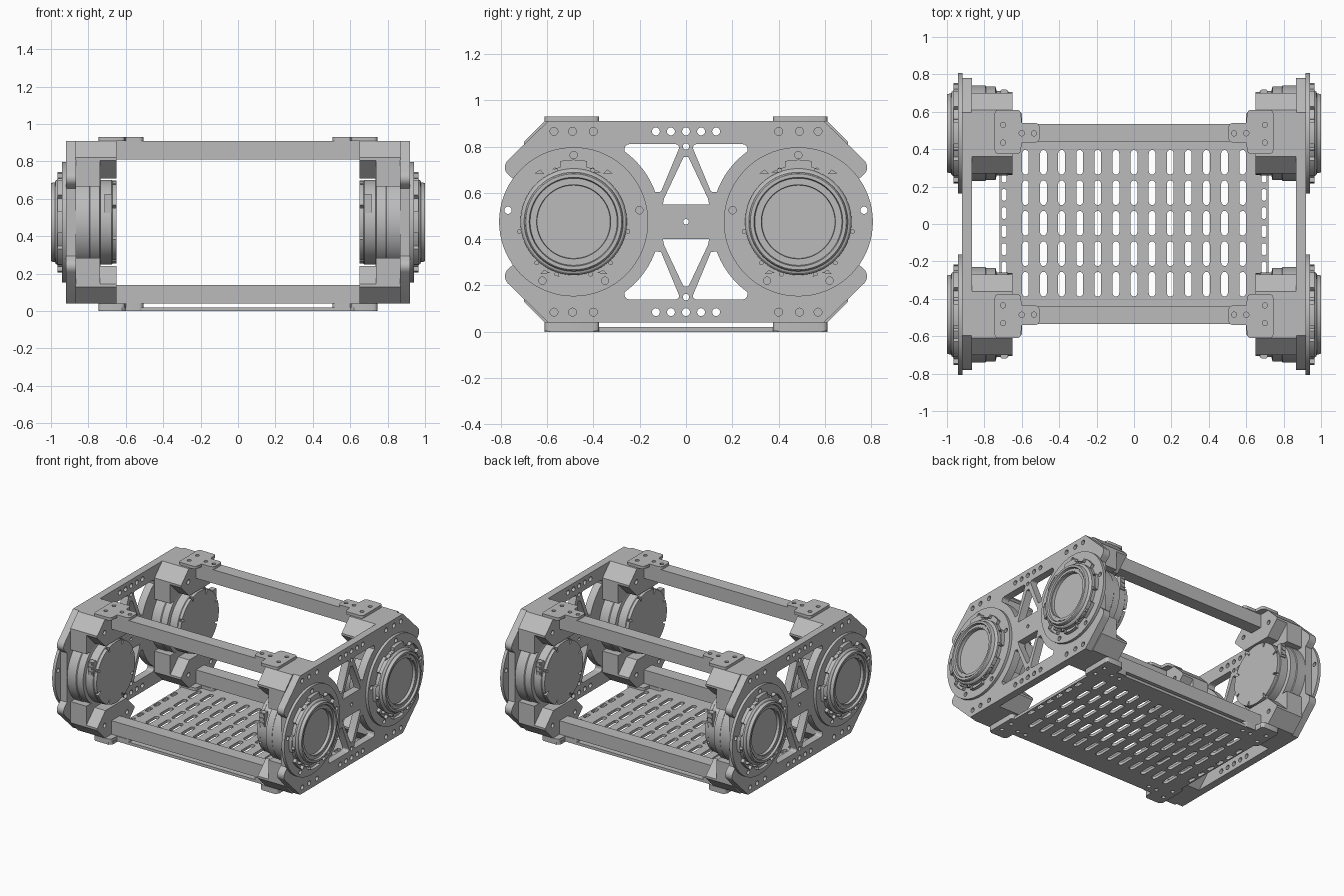
import bpy, bmesh
from math import sin, cos, pi, radians
from mathutils import Matrix, Vector

cube = bpy.data.objects.get("Cube")
if cube:
    bpy.data.objects.remove(cube, do_unlink=True)

MID = 0.475      # height of the horizontal symmetry plane
C = 0.485        # distance of each drive unit from the middle
parts = []

grey = bpy.data.materials.new("machined grey")
grey.use_nodes = True
grey.diffuse_color = (0.5, 0.5, 0.5, 1)
grey.node_tree.nodes["Principled BSDF"].inputs["Base Color"].default_value = (0.5, 0.5, 0.5, 1)


# ---------- helpers: 2D outlines ----------
def arc(cx, cy, r, a0, a1, n):
    return [(cx + r * cos(radians(a0 + (a1 - a0) * i / n)),
             cy + r * sin(radians(a0 + (a1 - a0) * i / n))) for i in range(n + 1)]


def circle(cx, cy, r, n=20):
    return arc(cx, cy, r, 0, 360, n)[:-1]


def slot(cx, cy, r, half):
    return arc(cx, cy + half - r, r, 0, 180, 6) + arc(cx, cy - half + r, r, 180, 360, 6)


def rect(x0, x1, y0, y1):
    return [(x0, y0), (x1, y0), (x1, y1), (x0, y1)]


def toothed(cx, r_low, r_high, n, high_share):
    """Round outline alternating between two radii."""
    step, pts = 360 / n, []
    for i in range(n):
        a = 90 + i * step
        h = step * high_share / 2
        pts += arc(cx, 0, r_high, a - h, a + h, 8) + arc(cx, 0, r_low, a + h + 1, a + step - h - 1, 8)
    return pts


def polar(r, angles, hole):
    return [circle(C + r * cos(radians(a)), r * sin(radians(a)), hole, 14) for a in angles]


# ---------- helpers: solids ----------
def finish(name, mesh, mirror):
    bm = bmesh.new()
    bm.from_mesh(mesh)
    bmesh.ops.remove_doubles(bm, verts=bm.verts, dist=0.00005)
    bmesh.ops.recalc_face_normals(bm, faces=bm.faces)
    bm.to_mesh(mesh)
    bm.free()
    mesh.materials.clear()
    mesh.materials.append(grey)
    ob = bpy.data.objects.new(name, mesh)
    ob.location.z = MID
    bpy.context.collection.objects.link(ob)
    if mirror:
        m = ob.modifiers.new("mirror", 'MIRROR')
        m.use_axis = [a in mirror for a in "xyz"]
        m.use_mirror_merge = False
    parts.append(ob)
    return ob


def slab(name, loops, w0, w1, axis="x", mirror="xy"):
    """Outline with holes, extruded along x (outline in y, z) or along z (outline in x, y)."""
    cu = bpy.data.curves.new(name, 'CURVE')
    cu.dimensions = '2D'
    cu.fill_mode = 'BOTH'
    cu.extrude = (w1 - w0) / 2
    for loop in loops:
        sp = cu.splines.new('POLY')
        sp.points.add(len(loop) - 1)
        for p, (u, v) in zip(sp.points, loop):
            p.co = (u, v, 0, 1)
        sp.use_cyclic_u = True
    tmp = bpy.data.objects.new(name + " outline", cu)
    bpy.context.collection.objects.link(tmp)
    dg = bpy.context.evaluated_depsgraph_get()
    mesh = bpy.data.meshes.new_from_object(tmp.evaluated_get(dg))
    bpy.data.objects.remove(tmp, do_unlink=True)
    bpy.data.curves.remove(cu)
    mat = Matrix.Translation((0, 0, (w0 + w1) / 2))
    if axis == "x":
        mat = Matrix(((0, 0, 1, 0), (1, 0, 0, 0), (0, 1, 0, 0), (0, 0, 0, 1))) @ mat
    mesh.transform(mat)
    return finish(name, mesh, mirror)


def lathe(name, profile, steps=64):
    """Turn (radius, x) points about the axis of a drive unit."""
    bm = bmesh.new()
    vs = [bm.verts.new((x, C + r, 0)) for r, x in profile]
    edges = [bm.edges.new(p) for p in zip(vs, vs[1:])]
    bmesh.ops.spin(bm, geom=vs + edges, cent=(0, C, 0), axis=(1, 0, 0), angle=2 * pi, steps=steps)
    mesh = bpy.data.meshes.new(name)
    bm.to_mesh(mesh)
    bm.free()
    return finish(name, mesh, "xy")


def flip(loop, u=1, v=1):
    return [(a * u, b * v) for a, b in loop]


# ---------- side plates with truss openings ----------
corner = [(0.595, 0.435), (0.77, 0.265)] + arc(0.74, 0.235, 0.042, 40, -50, 6) + [(0.74, 0.18)]
half = corner + flip(corner, 1, -1)[::-1]
outline = half + flip(half, -1, 1)[::-1]
loops = [outline]
side_gap = arc(-C, 0, 0.375, 20, 54, 10) + arc(-0.245, 0.315, 0.02, 170, 90, 4) \
    + arc(-0.045, 0.32, 0.015, 90, -25, 5) + [(-0.108, 0.13)]
mid_gap = [(-0.1, 0.075), (0.1, 0.075), (0.095, 0.1), (0.01, 0.28), (-0.01, 0.28), (-0.095, 0.1)]
for v in (1, -1):
    loops += [flip(side_gap, 1, v), flip(side_gap, -1, v), flip(mid_gap, 1, v), circle(0, 0.325 * v, 0.014)]
    for y in (-0.57, -0.49, -0.4, -0.13, -0.065, 0, 0.065, 0.13, 0.4, 0.49, 0.57):
        loops.append(circle(y, 0.39 * v, 0.017))
loops += [circle(0, 0, 0.012), circle(C, 0, 0.225, 48), circle(-C, 0, 0.225, 48)]
slab("side_plate", loops, 0.865, 0.92, mirror="x")

# ---------- drive units: flange, toothed ring, hub ----------
five = (90, 10, 170, -62, -118)
slab("flange_disc", [circle(C, 0, 0.322, 72), circle(C, 0, 0.22, 48)] + polar(0.288, five, 0.016),
     0.918, 0.94)
slab("toothed_ring", [toothed(C, 0.243, 0.268, 8, 0.55), circle(C, 0, 0.21, 48)]
     + polar(0.238, (-10, 190, -48, -132, -72, -108, 70, 110), 0.01), 0.938, 0.965)
lathe("hub", [(0.23, 0.9), (0.23, 0.965), (0.222, 0.975), (0.214, 0.978), (0.21, 0.997), (0.207, 1.0),
              (0.192, 1.0), (0.188, 0.985), (0.16, 0.985), (0.157, 0.955), (0.118, 0.95), (0.112, 0.895),
              (0.068, 0.895), (0.068, 0.95), (0.064, 0.955), (0.054, 0.955), (0.05, 0.95),
              (0.05, 0.88), (0, 0.88)])
lathe("hub_groove_ring", [(0.181, 0.98), (0.181, 0.989), (0.167, 0.989), (0.167, 0.98)])
for i in range(5):
    a = radians(20 + 72 * i)
    d, n = Vector((cos(a), sin(a))), Vector((-sin(a), cos(a))) * 0.005
    quad = [d * 0.06 - n, d * 0.115 - n, d * 0.115 + n, d * 0.06 + n]
    slab("hub_rib", [[(C + p.x, p.y) for p in quad]], 0.89, 0.935)

# ---------- motors ----------
slab("motor_cap", [toothed(C, 0.19, 0.222, 8, 0.9)], 0.65, 0.675)
lathe("motor_body", [(0, 0.672), (0.222, 0.672), (0.226, 0.676), (0.226, 0.735), (0.25, 0.74),
                     (0.25, 0.79), (0.255, 0.795), (0.255, 0.87), (0, 0.87)])
slab("motor_connector", [rect(C + 0.19, C + 0.228, 0.05, 0.15)], 0.675, 0.715)
for z in (0.065, 0.098, 0.13):
    slab("connector_pin", [rect(C + 0.2, C + 0.234, z, z + 0.015)], 0.682, 0.708)

# ---------- mounting brackets above and below every motor ----------
block = [(C - 0.125, 0.435), (C - 0.215, 0.345), (C - 0.215, 0.33), (C - 0.12, 0.235),
         (C + 0.12, 0.235), (C + 0.215, 0.33), (C + 0.215, 0.345), (C + 0.125, 0.435)]
slab("bracket_block", [block, circle(C - 0.13, 0.34, 0.016), circle(C + 0.13, 0.34, 0.016)],
     0.65, 0.74, mirror="xyz")
body = [(C - 0.125, 0.435), (C - 0.215, 0.345), (C - 0.215, 0.19), (C + 0.215, 0.19),
        (C + 0.215, 0.345), (C + 0.125, 0.435)]
slab("bracket_body", [body], 0.738, 0.868, mirror="xyz")

# ---------- cross bars ----------
slab("cross_bar", [rect(0.44, 0.535, 0.335, 0.435)], -0.655, 0.655, mirror="yz")

# ---------- corner pads ----------
pad = arc(0.53, 0.515, 0.025, 180, 90, 5) + [(0.6, 0.54)] + arc(0.625, 0.59, 0.02, 180, 90, 4) \
    + arc(0.725, 0.59, 0.02, 90, 0, 4) + arc(0.725, 0.395, 0.02, 0, -90, 4) \
    + arc(0.625, 0.395, 0.02, -90, -180, 4) + [(0.6, 0.435)] + arc(0.53, 0.46, 0.025, -90, -180, 5)
pad_holes = [circle(x, y, 0.014) for x, y in ((0.7, 0.435), (0.7, 0.53), (0.6, C), (0.535, C))]
slab("top_pad", [pad] + pad_holes, 0.434, 0.455, axis="z")
slab("bottom_pad", [pad] + pad_holes, -0.472, -0.434, axis="z")

# ---------- slotted floor panel ----------
floor_half = [(0.72, 0.375), (0.745, 0.4), (0.745, 0.59), (0.725, 0.61), (0.62, 0.61), (0.6, 0.59), (0.6, 0.535)]
right = flip(floor_half, 1, -1)[::-1] + floor_half
loops = [right + flip(right, -1, 1)[::-1]]
for col in range(13):
    for row in range(-2, 3):
        loops.append(slot((col - 6) * 0.0968, 0.004 + row * 0.163, 0.018, 0.066))
for x in (-0.695, 0.695):
    loops += [slot(x, 0.01 + (row - 2.5) * 0.097, 0.014, 0.032) for row in range(6)]
for u in (1, -1):
    for v in (1, -1):
        loops += [flip(h, u, v) for h in pad_holes]
slab("floor_panel", loops, -0.475, -0.455, axis="z", mirror="")

# ---------- shading ----------
bpy.ops.object.select_all(action='DESELECT')
for ob in parts:
    ob.select_set(True)
bpy.context.view_layer.objects.active = parts[0]
bpy.ops.object.shade_smooth_by_angle(angle=radians(30))
